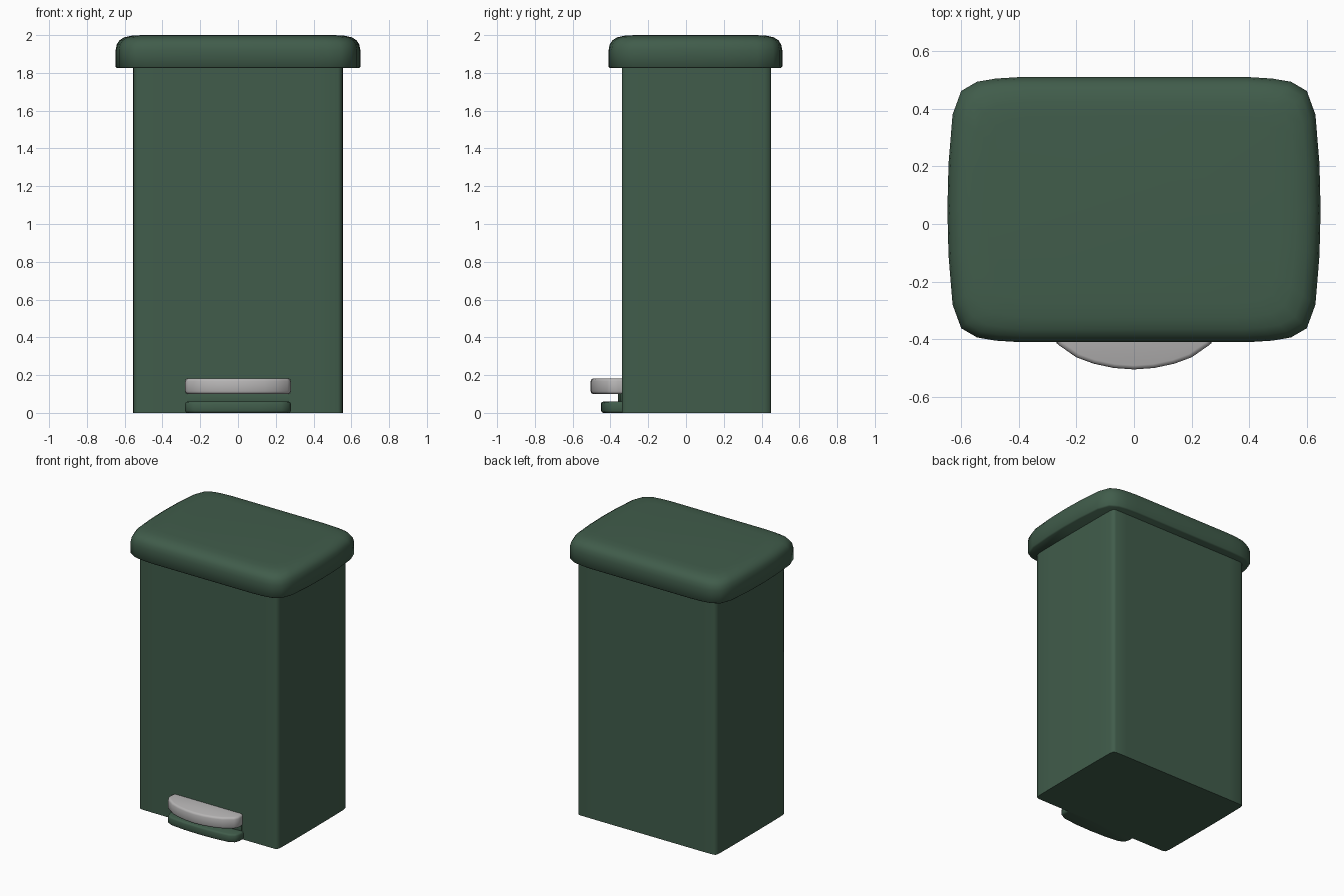
import bpy, bmesh, math

if "Cube" in bpy.data.objects:
    bpy.data.objects.remove(bpy.data.objects["Cube"])


def material(name, rgb):
    m = bpy.data.materials.new(name)
    m.diffuse_color = (*rgb, 1)
    m.use_nodes = True
    m.node_tree.nodes["Principled BSDF"].inputs["Base Color"].default_value = m.diffuse_color
    return m


green = material("dark_green", (0.052, 0.108, 0.070))
grey = material("light_grey", (0.47, 0.46, 0.46))


def loft(name, rings, mat, angle=40):
    """Skin a stack of equal-length rings and cap both ends."""
    bm = bmesh.new()
    rows = [[bm.verts.new(p) for p in ring] for ring in rings]
    n = len(rows[0])
    for a, b in zip(rows, rows[1:]):
        for i in range(n):
            j = (i + 1) % n
            bm.faces.new((a[i], a[j], b[j], b[i]))
    bm.faces.new(rows[0][::-1])
    bm.faces.new(rows[-1])
    bmesh.ops.recalc_face_normals(bm, faces=bm.faces)
    me = bpy.data.meshes.new(name)
    bm.to_mesh(me)
    bm.free()
    me.materials.append(mat)
    ob = bpy.data.objects.new(name, me)
    bpy.context.collection.objects.link(ob)
    bpy.context.view_layer.objects.active = ob
    ob.select_set(True)
    bpy.ops.object.shade_smooth_by_angle(angle=math.radians(angle))
    ob.select_set(False)
    return ob


def four_way(quarter, cy=0.0):
    """Mirror a +x +y quarter outline (from the x axis to the y axis) round the centre."""
    top = quarter + [(-x, y) for x, y in quarter[::-1] if x > 0]
    full = top + [(x, -y) for x, y in top[::-1] if y > 0]
    return [(x, y + cy) for x, y in full]


def at_height(outline, z, inset=0.0, cy=0.0, hx=1.0, hy=1.0):
    """Place an outline at height z, shrunk by inset on each side."""
    sx, sy = (hx - inset) / hx, (hy - inset) / hy
    return [(x * sx, cy + (y - cy) * sy, z) for x, y in outline]


# Body: tall box, corners softened by smooth shading across narrow strips
body_outline = four_way([(0.555, 0.0), (0.554, 0.24), (0.552, 0.36), (0.546, 0.387),
                         (0.53, 0.394), (0.44, 0.395), (0.0, 0.395)], 0.055)
loft("bin_body", [at_height(body_outline, z) for z in (0, 1.85)], green, 60)

# Lid: bowed sides, rounded corners, soft top edge
lid_outline = four_way([(0.648, 0.0), (0.644, 0.16), (0.63, 0.33), (0.60, 0.412), (0.545, 0.444),
                        (0.48, 0.455), (0.40, 0.46), (0.0, 0.46)], 0.05)
lid_profile = [(1.825, 0.008), (1.833, 0.0), (1.92, 0.0), (1.95, 0.006), (1.972, 0.02),
               (1.988, 0.045), (1.997, 0.085), (2.0, 0.14)]
loft("lid", [at_height(lid_outline, z, d, 0.05, 0.648, 0.46) for z, d in lid_profile], green, 50)


def ledge(name, half, z0, z1, r, mat):
    """Front slab with a mirrored outline and rounded top and bottom rims."""
    outline = half + [(-x, y) for x, y in half[::-1] if x > 0]
    hx = max(x for x, y in outline)
    hy = max(abs(y + 0.3) for x, y in outline)
    prof = [(z0, r), (z0 + r * 0.3, r * 0.3), (z0 + r, 0), (z1 - r, 0),
            (z1 - r * 0.3, r * 0.3), (z1, r)]
    loft(name, [at_height(outline, z, d, -0.3, hx, hy) for z, d in prof], mat, 50)


# Foot below the pedal, and the recessed hinge block between them
ledge("pedal_base", [(0.28, -0.3), (0.28, -0.38), (0.268, -0.415), (0.23, -0.435),
                     (0.12, -0.447), (0.0, -0.45)], 0.0, 0.06, 0.012, green)
ledge("pedal_hinge", [(0.27, -0.3), (0.27, -0.345), (0.0, -0.36)], 0.05, 0.11, 0.004, green)

# Curved foot pedal
ledge("foot_pedal", [(0.265, -0.3), (0.28, -0.36), (0.278, -0.395), (0.262, -0.42), (0.20, -0.463),
                     (0.14, -0.485), (0.07, -0.50), (0.0, -0.505)], 0.10, 0.182, 0.014, grey)
